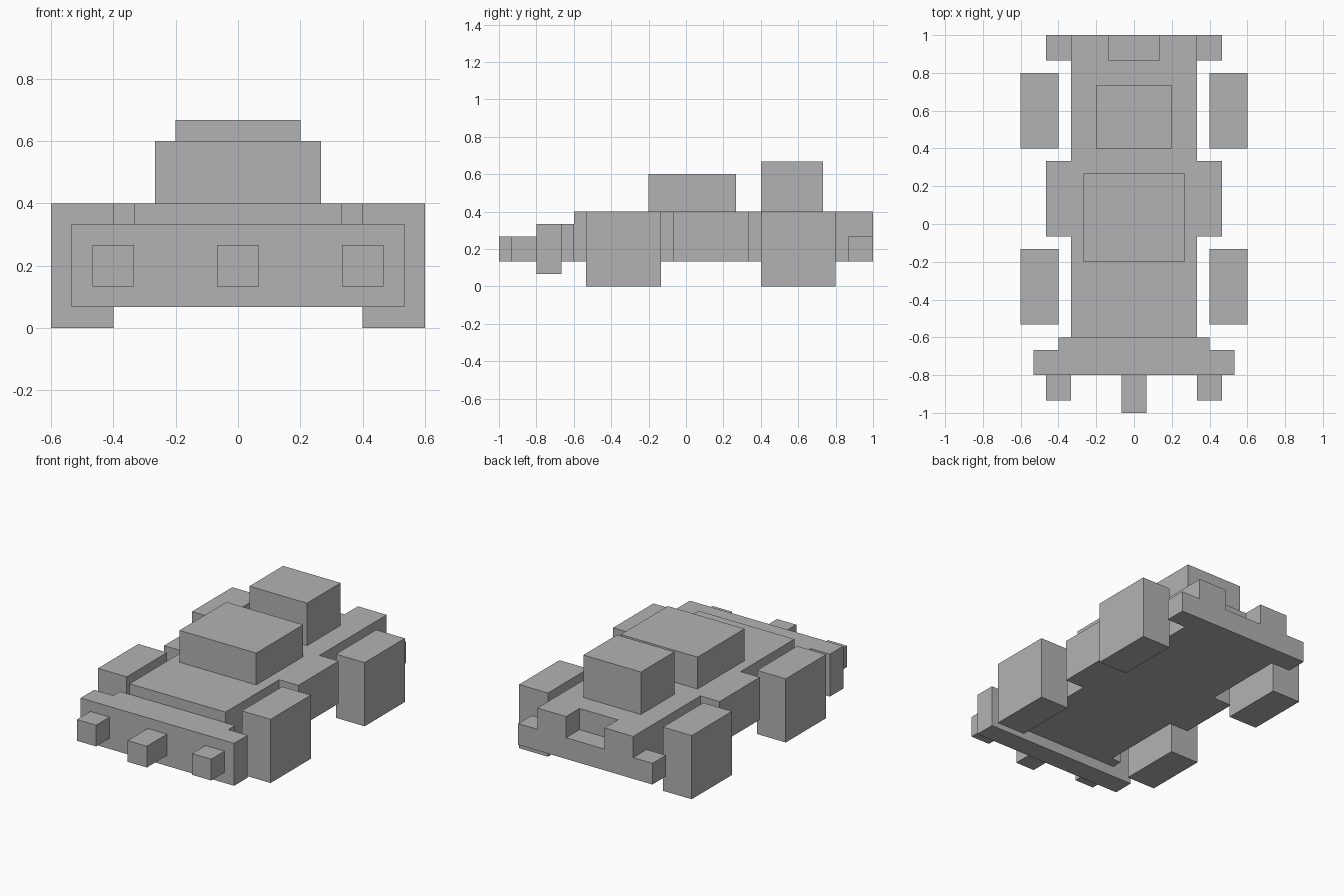
import bpy
import bmesh

# Everything sits on a block grid of fifteen cells per unit
CELL = 1 / 15

cube = bpy.data.objects.get("Cube")
if cube:
    bpy.data.objects.remove(cube, do_unlink=True)

grey = bpy.data.materials.new("plain_grey")
grey.use_nodes = True
grey.diffuse_color = (0.45, 0.45, 0.45, 1)
grey.node_tree.nodes["Principled BSDF"].inputs["Base Color"].default_value = (0.45, 0.45, 0.45, 1)


def prism(name, outline, bottom, top):
    """Extrude a plan outline, in cells, between two heights."""
    bm = bmesh.new()
    face = bm.faces.new([bm.verts.new((x * CELL, y * CELL, bottom * CELL)) for x, y in outline])
    walls = bmesh.ops.extrude_face_region(bm, geom=[face])
    lifted = [v for v in walls["geom"] if isinstance(v, bmesh.types.BMVert)]
    bmesh.ops.translate(bm, verts=lifted, vec=(0, 0, (top - bottom) * CELL))
    bmesh.ops.recalc_face_normals(bm, faces=bm.faces)
    mesh = bpy.data.meshes.new(name)
    bm.to_mesh(mesh)
    bm.free()
    mesh.materials.append(grey)
    obj = bpy.data.objects.new(name, mesh)
    bpy.context.collection.objects.link(obj)
    return obj


def symmetric(name, half, bottom, top):
    """Prism from the left half of a plan outline, mirrored across x."""
    return prism(name, half + [(-x, y) for x, y in reversed(half)], bottom, top)


def box(name, x, y, z):
    corners = [(x[0], y[0]), (x[1], y[0]), (x[1], y[1]), (x[0], y[1])]
    return prism(name, corners, *z)


def pair(name, x, y, z):
    box("left_" + name, x, y, z)
    box("right_" + name, (-x[1], -x[0]), y, z)


# Hull with side pods and a notch in the tail
symmetric("hull", [(5, -9), (5, -1), (7, -1), (7, 5), (5, 5), (5, 15), (2, 15), (2, 13)], 2, 6)
box("tail_notch_floor", (-2, 2), (13, 15), (2, 4))
pair("tail_wing", (5, 7), (13, 15), (2, 4))

# Cabin and rear engine block
box("cabin", (-4, 4), (-3, 4), (6, 9))
box("engine_block", (-3, 3), (6, 11), (6, 10))

# Front bumper and its prongs
box("bumper_mount", (-6, 6), (-10, -9), (2, 5))
box("bumper", (-8, 8), (-12, -10), (1, 5))
box("middle_prong", (-1, 1), (-15, -12), (2, 4))
pair("prong", (5, 7), (-14, -12), (2, 4))

# Wheels
for place, start in (("front", -8), ("rear", 6)):
    pair(place + "_wheel", (6, 9), (start, start + 6), (0, 6))
